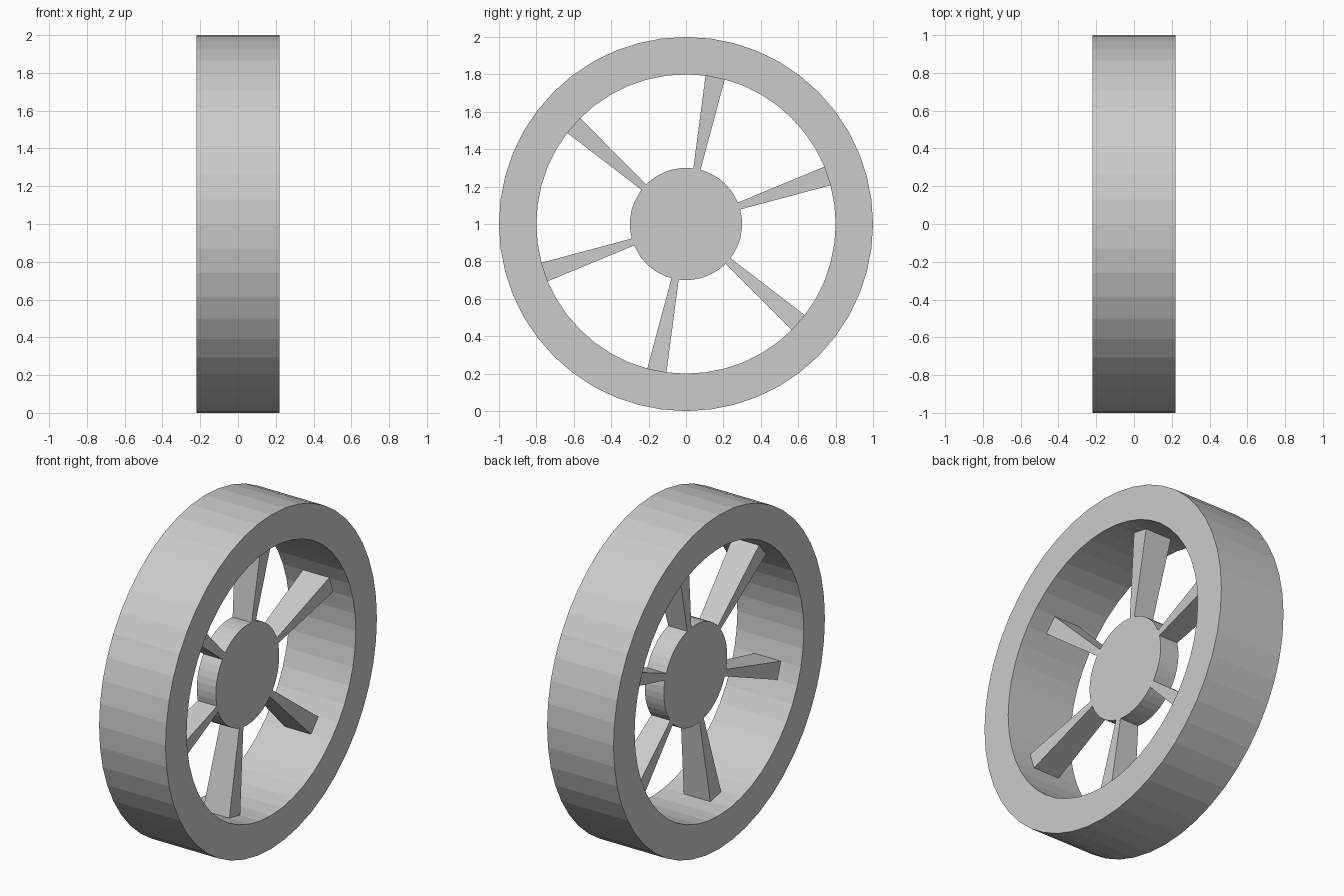
import bpy, bmesh
from math import sin, cos, pi

if "Cube" in bpy.data.objects:
    bpy.data.objects.remove(bpy.data.objects["Cube"])

SEGS = 48
RIM_R, RIM_INNER, RIM_HALF = 1.0, 0.8, 0.22
HUB_R, HUB_HALF = 0.3, 0.063
SPOKE_END_HALF = 0.0875
CENTRE_Z = 1.0


def circle(bm, r, x):
    """Loop of vertices around the x axis."""
    return [bm.verts.new((x, r * cos(2 * pi * i / SEGS), r * sin(2 * pi * i / SEGS)))
            for i in range(SEGS)]


def bridge(bm, a, b):
    """Quads joining two loops."""
    return [bm.faces.new((a[i], a[(i + 1) % SEGS], b[(i + 1) % SEGS], b[i]))
            for i in range(SEGS)]


def finish(bm, name):
    bmesh.ops.recalc_face_normals(bm, faces=bm.faces)
    mesh = bpy.data.meshes.new(name)
    bm.to_mesh(mesh)
    bm.free()
    obj = bpy.data.objects.new(name, mesh)
    obj.location.z = CENTRE_Z
    bpy.context.collection.objects.link(obj)


# Rim: rectangular section swept around the axle
bm = bmesh.new()
section = [(RIM_R, -RIM_HALF), (RIM_R, RIM_HALF),
           (RIM_INNER, RIM_HALF), (RIM_INNER, -RIM_HALF)]
loops = [circle(bm, r, x) for r, x in section]
for k in range(4):
    bridge(bm, loops[k], loops[(k + 1) % 4])
finish(bm, "rim")

# Hub: short disc, with six of its side faces pulled out into flared spokes
bm = bmesh.new()
left, right = circle(bm, HUB_R, -HUB_HALF), circle(bm, HUB_R, HUB_HALF)
sides = bridge(bm, left, right)
bm.faces.new(left)
bm.faces.new(right)
bmesh.ops.recalc_face_normals(bm, faces=bm.faces)
spoke_roots = [sides[i] for i in range(2, SEGS, SEGS // 6)]
tips = bmesh.ops.extrude_discrete_faces(bm, faces=spoke_roots)["faces"]
for tip in tips:
    for v in tip.verts:
        v.co.x *= SPOKE_END_HALF / HUB_HALF
        v.co.y *= RIM_INNER / HUB_R
        v.co.z *= RIM_INNER / HUB_R
finish(bm, "hub_and_spokes")
